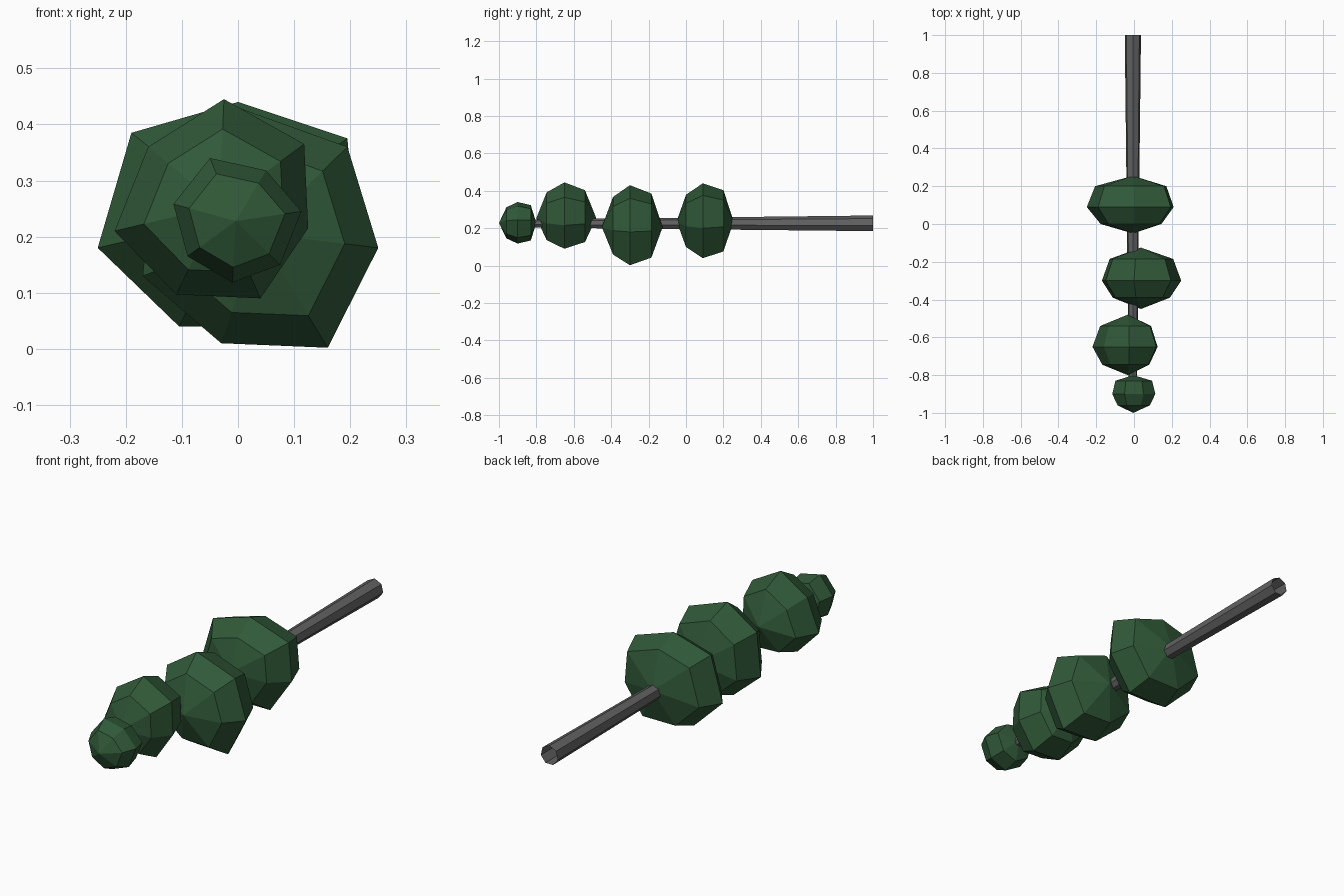
import bpy, bmesh, math

if "Cube" in bpy.data.objects:
    bpy.data.objects.remove(bpy.data.objects["Cube"])

green = bpy.data.materials.new("leaf_green")
green.diffuse_color = (0.03, 0.1, 0.04, 1)
green.use_nodes = True
green.node_tree.nodes["Principled BSDF"].inputs["Base Color"].default_value = green.diffuse_color
grey = bpy.data.materials.new("trunk_grey")
grey.diffuse_color = (0.12, 0.12, 0.12, 1)
grey.use_nodes = True
grey.node_tree.nodes["Principled BSDF"].inputs["Base Color"].default_value = grey.diffuse_color


def make(name, bm, mat):
    bmesh.ops.recalc_face_normals(bm, faces=bm.faces)
    me = bpy.data.meshes.new(name)
    bm.to_mesh(me)
    bm.free()
    me.materials.append(mat)
    bpy.context.collection.objects.link(bpy.data.objects.new(name, me))


def bridge(bm, a, b):
    n = len(a)
    for i in range(n):
        bm.faces.new((a[i], a[(i + 1) % n], b[(i + 1) % n], b[i]))


# Leaf clump: irregular seven-sided ball with its poles along y
def clump(name, ys, outline, front, back):
    bm = bmesh.new()
    cx = sum(p[0] for p in outline) / len(outline)
    cz = sum(p[1] for p in outline) / len(outline)
    rings = [[bm.verts.new((cx + (x - cx) * s, y, cz + (z - cz) * s)) for x, z in outline]
             for y, s in zip(ys[1:4], (front, 1, back))]
    bridge(bm, rings[0], rings[1])
    bridge(bm, rings[1], rings[2])
    for y, ring in ((ys[0], rings[0]), (ys[4], rings[2])):
        tip = bm.verts.new((cx, y, cz))
        for i in range(len(ring)):
            bm.faces.new((tip, ring[i], ring[(i + 1) % len(ring)]))
    make(name, bm, green)


clump("leaf_clump_tip", (-1.0, -0.96, -0.90, -0.83, -0.80),
      [(-.05, .34), (.05, .318), (.113, .245), (.075, .15), (-.01, .118), (-.09, .165), (-.115, .258)],
      0.75, 0.85)
clump("leaf_clump_upper", (-0.80, -0.745, -0.65, -0.54, -0.48),
      [(-.025, .445), (.118, .365), (.125, .215), (.04, .09), (-.11, .097), (-.22, .21), (-.16, .36)],
      0.72, 0.78)
clump("leaf_clump_middle", (-0.45, -0.39, -0.30, -0.185, -0.125),
      [(0, .43), (.195, .36), (.25, .18), (.16, .002), (-.03, .01), (-.17, .13), (-.15, .33)],
      0.72, 0.8)
clump("leaf_clump_lower", (-0.05, 0.0, 0.09, 0.20, 0.255),
      [(-.19, .385), (0, .44), (.195, .375), (.21, .2), (.1, .04), (-.105, .04), (-.25, .18)],
      0.7, 0.82)

# Trunk: tapered seven-sided open tube
bm = bmesh.new()
ends = [[bm.verts.new((-0.006 + r * math.sin(k * math.tau / 7), y, 0.224 + r * math.cos(k * math.tau / 7)))
         for k in range(7)] for y, r in ((-0.9, 0.022), (1.0, 0.044))]
bridge(bm, *ends)
make("trunk", bm, grey)
